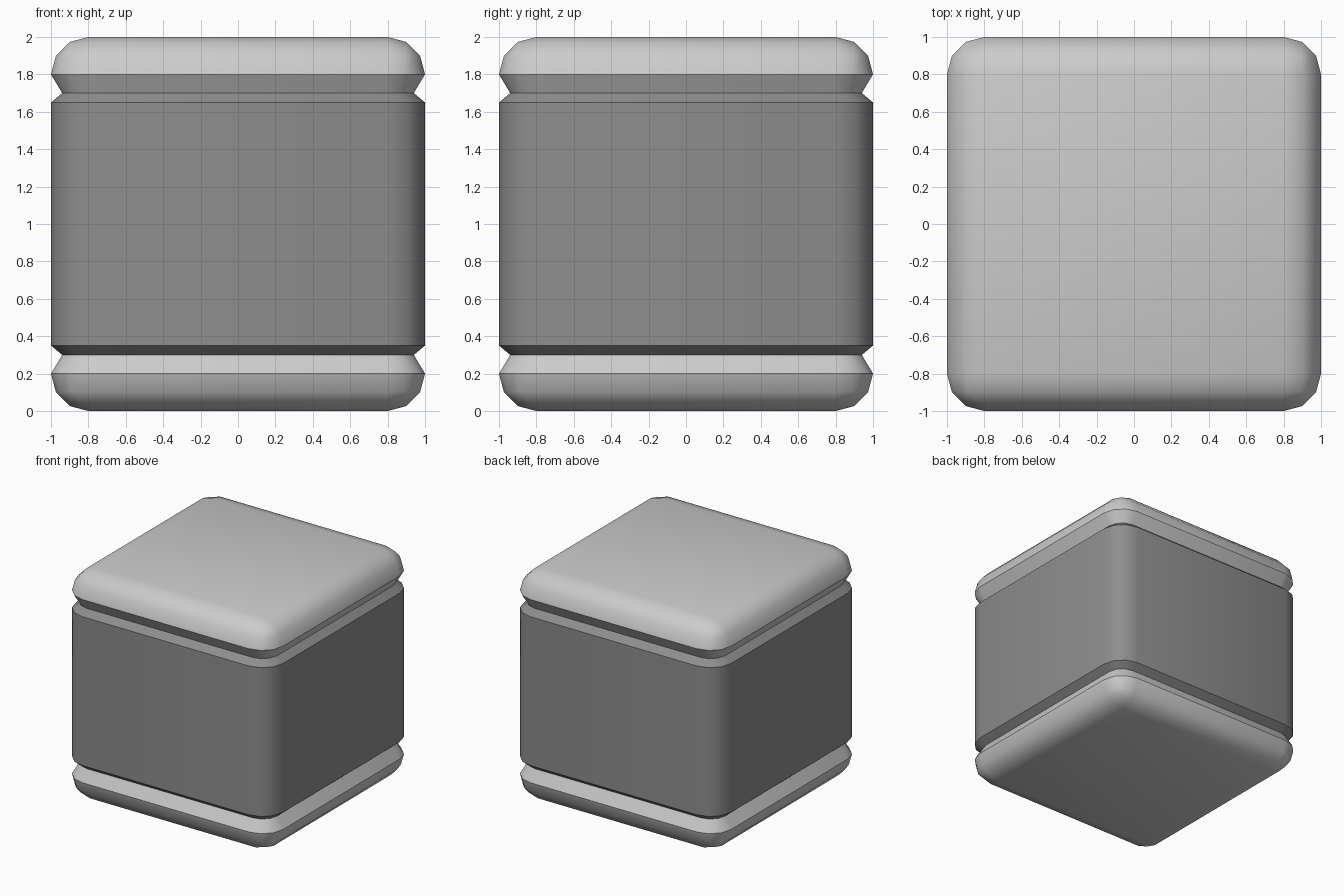
import bpy, bmesh
from mathutils import Vector

if "Cube" in bpy.data.objects:
    bpy.data.objects.remove(bpy.data.objects["Cube"])

FLAT = 0.8          # half-width of the flat faces inside the rounded edges
GROOVE = 0.06       # depth of the two V-shaped channels

# Rounded cube standing on the ground
bm = bmesh.new()
bmesh.ops.create_cube(bm, size=2)
bmesh.ops.translate(bm, verts=bm.verts, vec=(0, 0, 1))
bmesh.ops.bevel(bm, geom=bm.edges[:], offset=1 - FLAT, offset_type='OFFSET',
                segments=3, profile=0.5, affect='EDGES')

# Cut rings around the walls for the channels
for z in (0.3, 0.35, 1.65, 1.7):
    bmesh.ops.bisect_plane(bm, geom=bm.verts[:] + bm.edges[:] + bm.faces[:],
                           plane_co=(0, 0, z), plane_no=(0, 0, 1))

# Push the channel floors inwards along the wall direction
for v in bm.verts:
    if min(abs(v.co.z - 0.3), abs(v.co.z - 1.7)) < 0.001:
        core = Vector([max(-FLAT, min(FLAT, c)) for c in v.co.xy])
        out = (v.co.xy - core).normalized()
        v.co.x -= out.x * GROOVE
        v.co.y -= out.y * GROOVE

# Dark middle band between the channel floors, plain grey caps
bmesh.ops.recalc_face_normals(bm, faces=bm.faces)
for f in bm.faces:
    f.material_index = int(0.3 < f.calc_center_median().z < 1.7)

mesh = bpy.data.meshes.new("grooved_block")
bm.to_mesh(mesh)
bm.free()
for name, value in (("cap_grey", 0.8), ("band_dark_grey", 0.27)):
    mat = bpy.data.materials.new(name)
    mat.diffuse_color = (value, value, value, 1)
    mat.use_nodes = True
    mat.node_tree.nodes["Principled BSDF"].inputs["Base Color"].default_value = mat.diffuse_color
    mesh.materials.append(mat)
block = bpy.data.objects.new("grooved_block", mesh)
bpy.context.collection.objects.link(block)

# Smooth rounding with crisp channel edges
bpy.context.view_layer.objects.active = block
block.select_set(True)
bpy.ops.object.shade_smooth_by_angle(angle=0.66)
